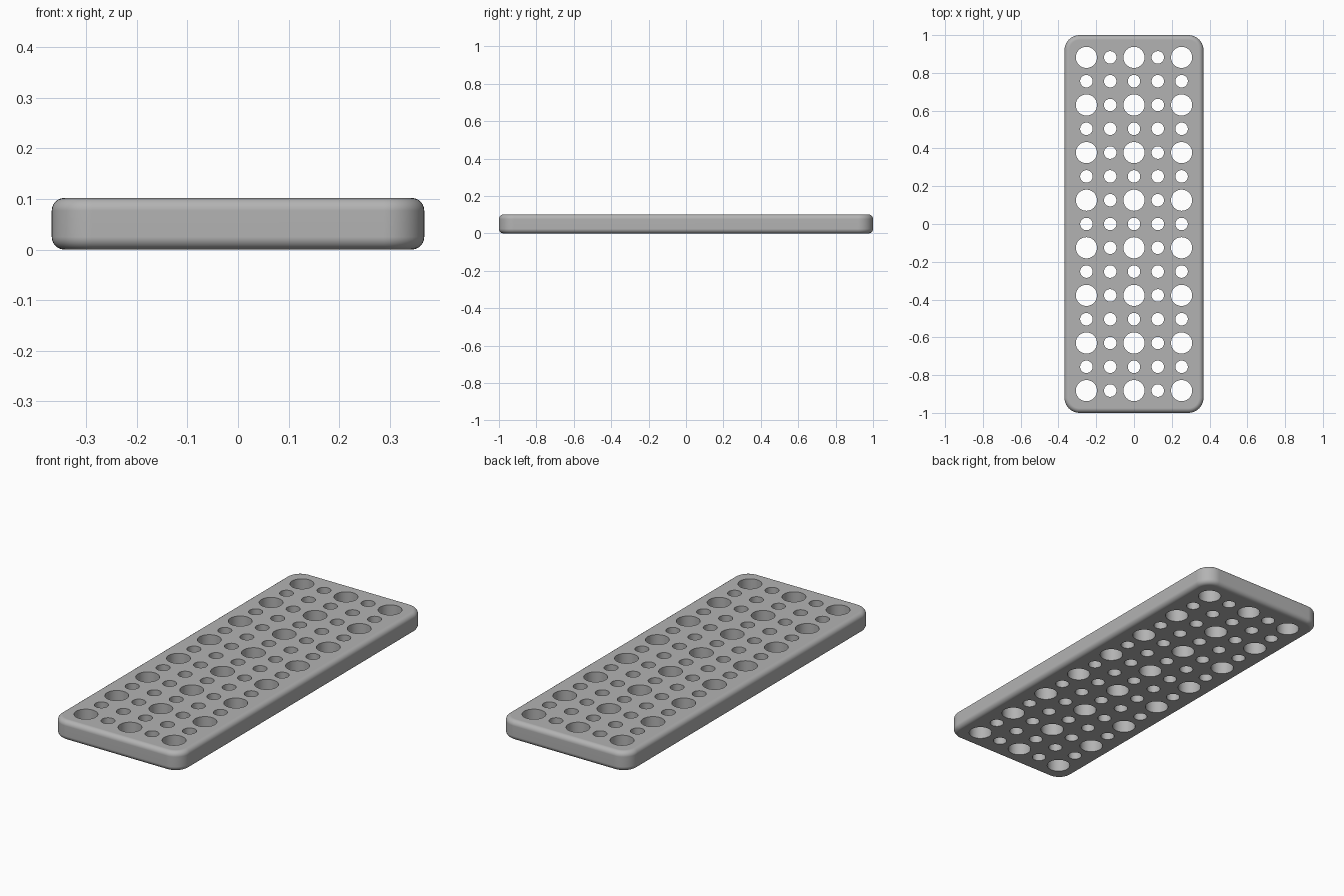
import bpy
import bmesh
from math import cos, sin, pi
from mathutils import Matrix

HALF_X, HALF_Y, HEIGHT = 0.368, 1.0, 0.102
CORNER, FILLET = 0.08, 0.025
PITCH = 0.126
BIG, SMALL = 0.056, 0.033
COLS, ROWS = 5, 15

if "Cube" in bpy.data.objects:
    bpy.data.objects.remove(bpy.data.objects["Cube"], do_unlink=True)


def make_material(name, rgb):
    mat = bpy.data.materials.new(name)
    mat.use_nodes = True
    mat.diffuse_color = (*rgb, 1)
    mat.node_tree.nodes["Principled BSDF"].inputs["Base Color"].default_value = (*rgb, 1)
    return mat


def make_object(name, bm, mat):
    bmesh.ops.recalc_face_normals(bm, faces=bm.faces)
    mesh = bpy.data.meshes.new(name)
    bm.to_mesh(mesh)
    bm.free()
    mesh.materials.append(mat)
    obj = bpy.data.objects.new(name, mesh)
    bpy.context.collection.objects.link(obj)
    return obj


def rounded_outline(inset, steps=10):
    """Rounded rectangle, pulled in by the inset."""
    radius = CORNER - inset
    points = []
    for corner, (sx, sy) in enumerate(((1, 1), (-1, 1), (-1, -1), (1, -1))):
        for k in range(steps + 1):
            a = (corner + k / steps) * pi / 2
            points.append((sx * (HALF_X - CORNER) + radius * cos(a),
                           sy * (HALF_Y - CORNER) + radius * sin(a)))
    return points


grey = make_material("light grey", (0.45, 0.45, 0.45))

# Plate: stacked outlines with filleted bottom and top edges
arc = [(FILLET * (1 - sin(k * pi / 12)), FILLET * (1 - cos(k * pi / 12))) for k in range(7)]
levels = arc + [(inset, HEIGHT - z) for inset, z in reversed(arc)]
bm = bmesh.new()
rings = [[bm.verts.new((x, y, z)) for x, y in rounded_outline(inset)] for inset, z in levels]
for low, high in zip(rings, rings[1:]):
    for i in range(len(low)):
        j = (i + 1) % len(low)
        bm.faces.new((low[i], low[j], high[j], high[i]))
bm.faces.new(rings[0][::-1])
bm.faces.new(rings[-1])
plate = make_object("perforated_plate", bm, grey)

# Holes: large on every second row and column, small elsewhere
bm = bmesh.new()
for i in range(COLS):
    for j in range(ROWS):
        radius = BIG if i % 2 == 0 and j % 2 == 0 else SMALL
        place = Matrix.Translation(((i - (COLS - 1) / 2) * PITCH,
                                    (j - (ROWS - 1) / 2) * PITCH, HEIGHT / 2))
        bmesh.ops.create_cone(bm, cap_ends=True, segments=40, radius1=radius,
                              radius2=radius, depth=HEIGHT * 2, matrix=place)
cutter = make_object("hole_cutter", bm, grey)
cutter.hide_render = True

bpy.ops.object.select_all(action='DESELECT')
plate.select_set(True)
bpy.context.view_layer.objects.active = plate
cut = plate.modifiers.new("holes", 'BOOLEAN')
cut.operation = 'DIFFERENCE'
cut.solver = 'EXACT'
cut.object = cutter
bpy.ops.object.modifier_apply(modifier=cut.name)
bpy.data.objects.remove(cutter, do_unlink=True)

# Smooth fillets and bores, flat top and bottom
bpy.ops.object.shade_smooth_by_angle(angle=pi / 6)
weighted = plate.modifiers.new("flat_caps", 'WEIGHTED_NORMAL')
weighted.keep_sharp = True
